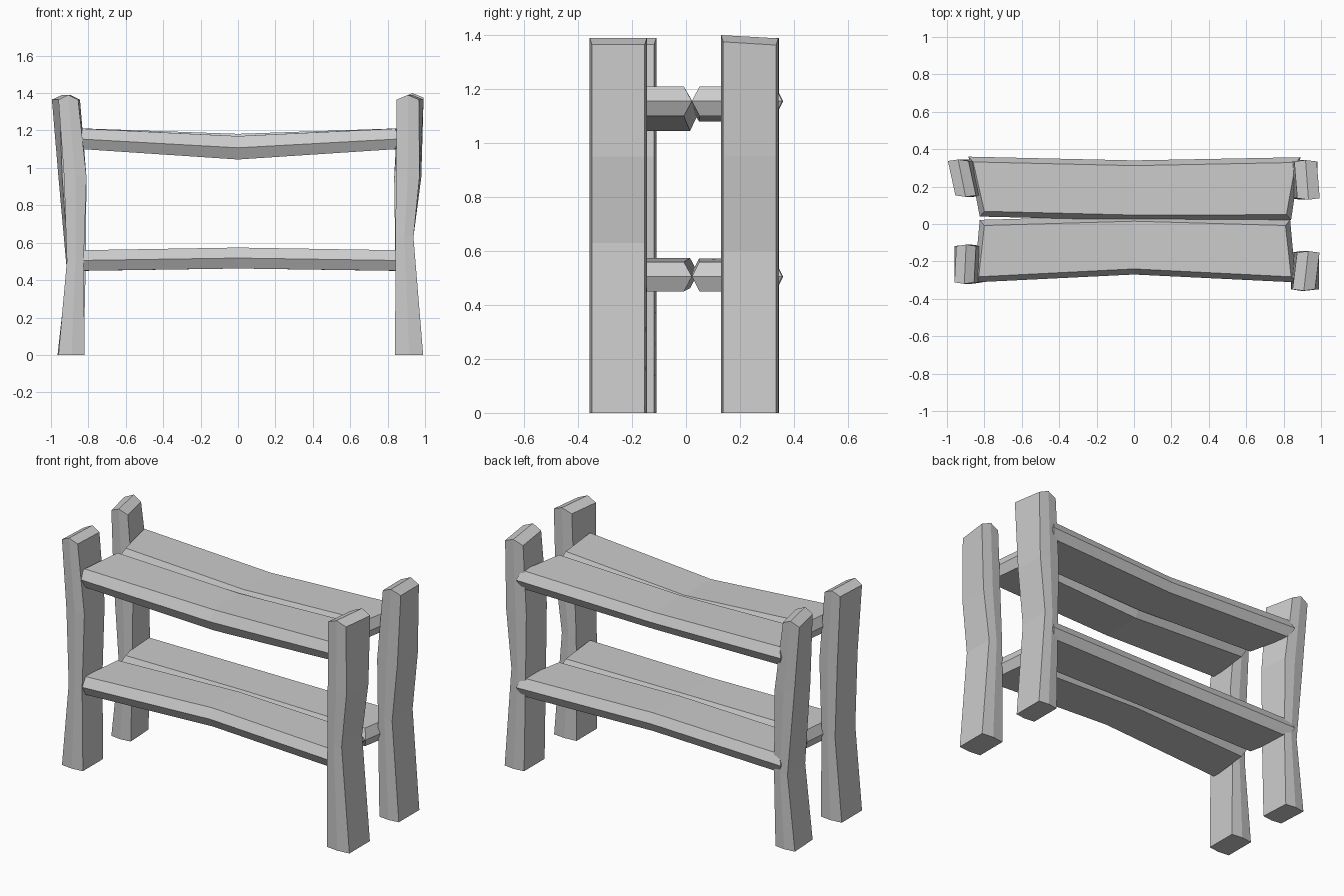
import bpy, bmesh

if "Cube" in bpy.data.objects:
    bpy.data.objects.remove(bpy.data.objects["Cube"])


def hewn_timber(name, stations, axis, bevel):
    """Loft a six-sided timber with ridged narrow sides and ridged ends.
    station: (pos at w0, pos at w1, w0, w1, thick lo, thick hi, skew, ridge push)
    axis 'x' lays the timber flat, axis 'z' stands it upright."""
    bm = bmesh.new()
    rings = []
    for p0, p1, w0, w1, lo, hi, skew, push in stations:
        mid = (lo + hi) / 2
        pts = [(p0, w0 + bevel, hi - skew), (p1, w1 - bevel, hi + skew),
               (p1 + push, w1, mid + skew), (p1, w1 - bevel, lo + skew),
               (p0, w0 + bevel, lo - skew), (p0 + push, w0, mid - skew)]
        if axis == 'z':
            pts = [(t, w, p) for p, w, t in pts]
        rings.append([bm.verts.new(p) for p in pts])
    for a, b in zip(rings, rings[1:]):
        for i in range(6):
            j = (i + 1) % 6
            bm.faces.new((a[i], a[j], b[j], b[i]))
    # each end is two faces meeting at the ridge
    for r in (rings[0], rings[-1]):
        bm.faces.new((r[0], r[1], r[2], r[5]))
        bm.faces.new((r[5], r[2], r[3], r[4]))
    bmesh.ops.recalc_face_normals(bm, faces=bm.faces)
    mesh = bpy.data.meshes.new(name)
    bm.to_mesh(mesh)
    bm.free()
    bpy.context.collection.objects.link(bpy.data.objects.new(name, mesh))


# Posts: y range, top tilt, then (z, x lo, x hi, skew) from foot to top
posts = {
    "front_left_post": (-0.32, -0.11, 0.0,
        [(0, -0.96, -0.82, 0), (0.5, -0.915, -0.825, 0),
         (0.95, -0.93, -0.81, 0), (1.365, -0.955, -0.85, 0.005)]),
    "back_left_post": (0.145, 0.345, 0.0,
        [(0, -0.96, -0.83, -0.005), (0.45, -0.91, -0.82, -0.005),
         (0.95, -0.95, -0.82, -0.01), (1.365, -0.975, -0.865, -0.02)]),
    "front_right_post": (-0.357, -0.145, 0.0,
        [(0, 0.84, 0.99, 0), (0.63, 0.842, 0.938, 0),
         (0.95, 0.85, 0.975, 0.005), (1.365, 0.86, 0.98, 0.012)]),
    "back_right_post": (0.13, 0.342, -0.012,
        [(0, 0.85, 0.98, 0), (0.6, 0.84, 0.935, 0),
         (0.95, 0.835, 0.97, 0), (1.375, 0.865, 0.985, -0.008)]),
}
for name, (w0, w1, tilt, levels) in posts.items():
    stations = []
    for k, (z, lo, hi, skew) in enumerate(levels):
        top = k == len(levels) - 1
        dz = tilt if top else 0
        stations.append((z, z + dz, w0, w1, lo, hi, skew, 0.025 if top else 0))
    hewn_timber(name, stations, 'z', 0.008)

# Shelf boards: end z range and middle z range for the front and back boards
shelves = {
    "lower": ((0.45, 0.56), (0.462, 0.574), (0.462, 0.572)),
    "upper": ((1.10, 1.21), (1.045, 1.17), (1.08, 1.182)),
}
for level, (end, front_mid, back_mid) in shelves.items():
    hewn_timber(level + "_front_board", [
        (-0.83, -0.80, -0.312, 0.022, *end, 0, -0.025),
        (0, 0, -0.27, 0.045, *front_mid, 0, 0),
        (0.84, 0.81, -0.312, 0.022, *end, 0, 0.025)], 'x', 0.03)
    hewn_timber(level + "_back_board", [
        (-0.80, -0.86, 0.04, 0.36, *end, 0, -0.025),
        (0, 0, 0.02, 0.34, *back_mid, 0, 0),
        (0.815, 0.865, 0.022, 0.357, *end, 0, 0.025)], 'x', 0.028)
